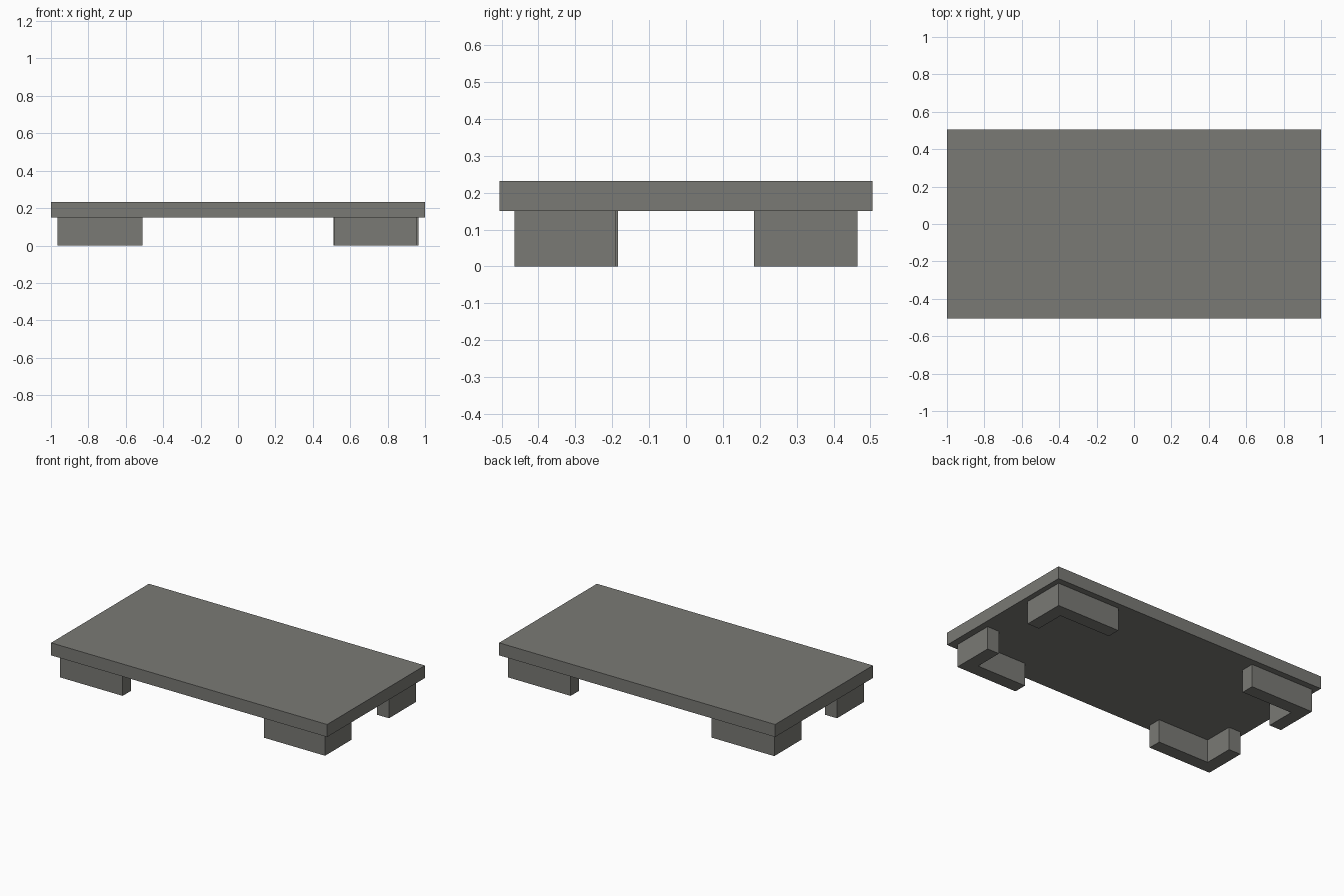
import bpy
import bmesh

if "Cube" in bpy.data.objects:
    bpy.data.objects.remove(bpy.data.objects["Cube"])

TOP_Z, LEG_Z = 0.232, 0.15
THICK = 0.086

grey = bpy.data.materials.new("warm_grey")
grey.diffuse_color = (0.193, 0.193, 0.178, 1)
grey.use_nodes = True
grey.node_tree.nodes["Principled BSDF"].inputs["Base Color"].default_value = grey.diffuse_color


def prism(name, outline, z0, z1):
    """Extrude a flat outline from z0 up to z1."""
    bm = bmesh.new()
    face = bm.faces.new([bm.verts.new((x, y, z0)) for x, y in outline])
    ext = bmesh.ops.extrude_face_region(bm, geom=[face], use_keep_orig=True)
    verts = [g for g in ext["geom"] if isinstance(g, bmesh.types.BMVert)]
    bmesh.ops.translate(bm, verts=verts, vec=(0, 0, z1 - z0))
    bmesh.ops.recalc_face_normals(bm, faces=bm.faces)
    mesh = bpy.data.meshes.new(name)
    bm.to_mesh(mesh)
    bm.free()
    mesh.materials.append(grey)
    obj = bpy.data.objects.new(name, mesh)
    bpy.context.collection.objects.link(obj)
    return obj


def corner_leg(name, sx, sy, x_out=0.965, x_in=0.51, y_out=0.465, y_in=0.184):
    """L-shaped leg with its corner outwards."""
    outline = [(x_out, y_out), (x_in, y_out), (x_in, y_out - THICK),
               (x_out - THICK, y_out - THICK), (x_out - THICK, y_in), (x_out, y_in)]
    return prism(name, [(sx * x, sy * y) for x, y in outline], 0, LEG_Z)


# Table top
prism("table_top", [(-1, -0.506), (1, -0.506), (1, 0.506), (-1, 0.506)], LEG_Z, TOP_Z)

# Four corner legs; the front right one is a touch smaller
corner_leg("front_left_leg", -1, -1)
corner_leg("back_left_leg", -1, 1)
corner_leg("back_right_leg", 1, 1)
corner_leg("front_right_leg", 1, -1, x_out=0.956, x_in=0.513, y_in=0.19)
